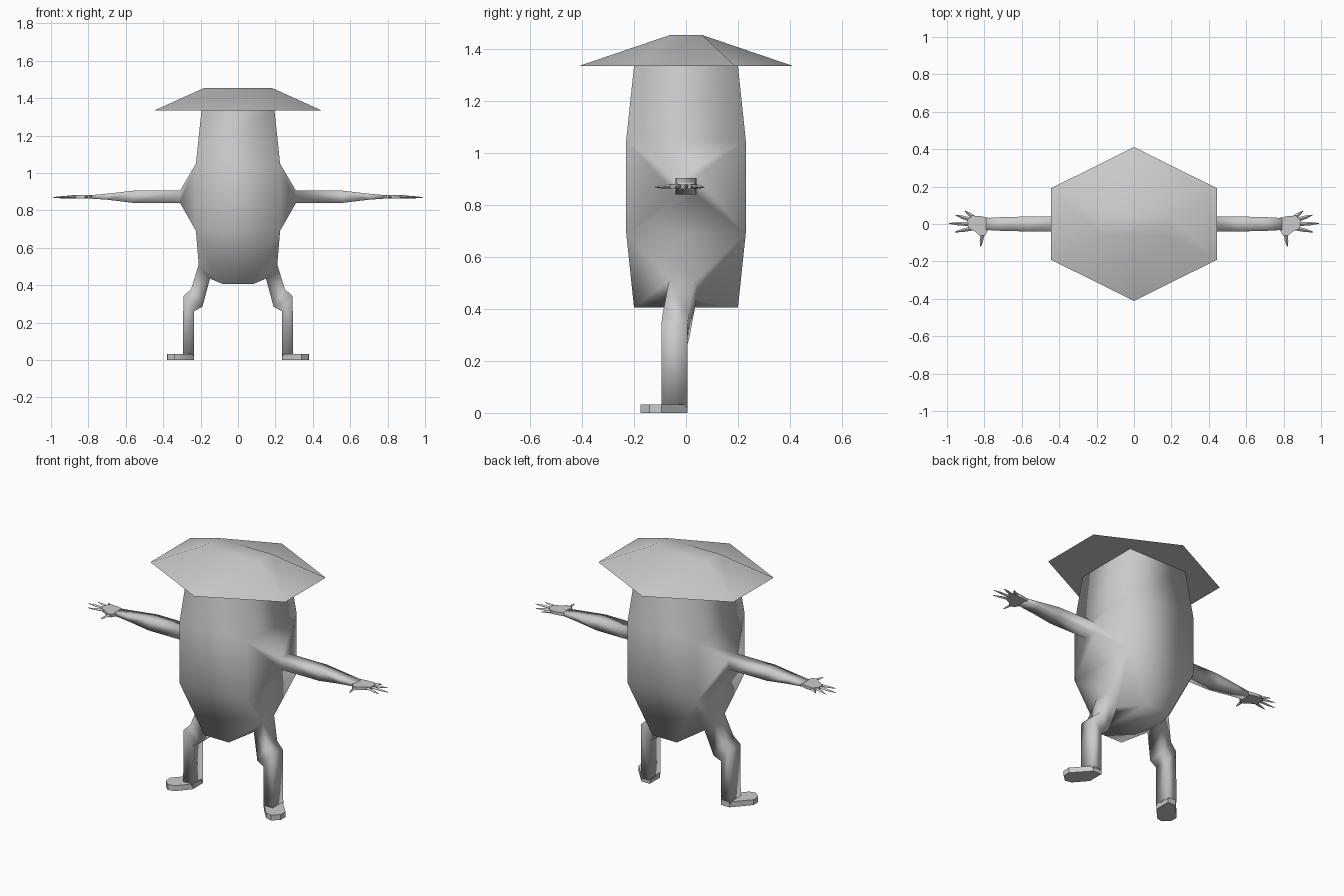
import bpy, bmesh
from mathutils import Vector

if "Cube" in bpy.data.objects:
    bpy.data.objects.remove(bpy.data.objects["Cube"])


def loft(bm, rings, cap_start=False, cap_end=False):
    """Bridge closed rings of points that share a point count."""
    vs = [[bm.verts.new(p) for p in r] for r in rings]
    n = len(vs[0])
    faces = []
    for a, b in zip(vs, vs[1:]):
        for i in range(n):
            j = (i + 1) % n
            faces.append(bm.faces.new((a[i], a[j], b[j], b[i])))
    if cap_start:
        bm.faces.new(vs[0][::-1])
    if cap_end:
        bm.faces.new(vs[-1])
    return faces


def finish(bm, name, mirror=False, angle=None):
    if mirror:
        geo = bmesh.ops.duplicate(bm, geom=bm.verts[:] + bm.edges[:] + bm.faces[:])["geom"]
        for v in geo:
            if isinstance(v, bmesh.types.BMVert):
                v.co.x *= -1
    bmesh.ops.remove_doubles(bm, verts=bm.verts[:], dist=0.0005)
    bmesh.ops.recalc_face_normals(bm, faces=bm.faces[:])
    me = bpy.data.meshes.new(name)
    bm.to_mesh(me)
    bm.free()
    ob = bpy.data.objects.new(name, me)
    bpy.context.collection.objects.link(ob)
    bpy.ops.object.select_all(action='DESELECT')
    ob.select_set(True)
    bpy.context.view_layer.objects.active = ob
    if angle:
        bpy.ops.object.shade_smooth_by_angle(angle=angle)
    else:
        bpy.ops.object.shade_smooth()
    return ob


def rect_z(z, x, y):
    return [(-x, -y, z), (x, -y, z), (x, y, z), (-x, y, z)]


def rect_x(x, y, z0, z1):
    return [(x, -y, z0), (x, y, z0), (x, y, z1), (x, -y, z1)]


def leg_ring(xo, zo, xi, zi, y0, y1):
    return [(xo, y0, zo), (xo, y1, zo), (xi, y1, zi), (xi, y0, zi)]


# Torso, with the side panels opened where arms and legs grow out
bm = bmesh.new()
loft(bm, [rect_z(0.405, 0.08, 0.20), rect_z(0.69, 0.225, 0.23),
          rect_z(1.05, 0.225, 0.23), rect_z(1.335, 0.195, 0.20)], True, False)
bm.normal_update()
open_sides = [f for f in bm.faces if abs(f.calc_center_median().x) > 0.1
              and f.calc_center_median().z < 1.0]
bmesh.ops.delete(bm, geom=open_sides, context='FACES')

for s in (1, -1):
    flip = lambda ring: [(s * p[0], p[1], p[2]) for p in ring]
    # Shoulder and arm
    arm = [rect_x(0.225, 0.23, 0.69, 1.05), rect_x(0.31, 0.04, 0.84, 0.905),
           rect_x(0.56, 0.04, 0.84, 0.905), rect_x(0.70, 0.037, 0.857, 0.889),
           rect_x(0.79, 0.032, 0.863, 0.881)]
    loft(bm, [flip(r) for r in arm], False, True)
    # Hip and leg
    hip = [(0.225, -0.23, 0.69), (0.225, 0.23, 0.69), (0.08, 0.20, 0.405), (0.08, -0.20, 0.405)]
    leg = [hip, leg_ring(0.21, 0.51, 0.15, 0.435, -0.065, 0.04),
           leg_ring(0.25, 0.38, 0.19, 0.285, -0.09, 0.012),
           leg_ring(0.292, 0.34, 0.235, 0.26, -0.095, 0.005),
           leg_ring(0.295, 0.02, 0.235, 0.02, -0.095, 0.005)]
    loft(bm, [flip(r) for r in leg], False, True)
finish(bm, "body_with_limbs")

# Feet, turned outward
bm = bmesh.new()
sole = [(0.235, 0.005), (0.29, 0.005), (0.38, -0.095), (0.378, -0.14),
        (0.34, -0.175), (0.30, -0.165), (0.235, -0.09)]
loft(bm, [[(x, y, z) for x, y in sole] for z in (0.0, 0.032)], True, True)
finish(bm, "feet", mirror=True, angle=0.7)

# Hands: flat palm plus pointed fingers
bm = bmesh.new()
palm = [(0.78, -0.033), (0.795, -0.06), (0.825, -0.062), (0.85, -0.04), (0.885, -0.022),
        (0.89, 0.02), (0.865, 0.045), (0.82, 0.042), (0.78, 0.033)]
loft(bm, [[(x, y, z) for x, y in palm] for z in (0.863, 0.881)], True, True)
fingers = [((0.85, 0.03), (0.905, 0.07)), ((0.865, 0.02), (0.955, 0.048)),
           ((0.87, 0.0), (0.99, 0.003)), ((0.86, -0.022), (0.958, -0.043)),
           ((0.81, -0.05), (0.82, -0.12))]
for base, tip in fingers:
    b, t = Vector((*base, 0.872)), Vector((*tip, 0.869))
    d = (t - b).normalized()
    side, up = Vector((-d.y, d.x, 0)), Vector((0, 0, 1))
    rings = []
    for k, w in ((0, 0.012), (0.6, 0.009), (1, 0.002)):
        c = b.lerp(t, k)
        rings.append([c + side * w, c + up * w * 0.7, c - side * w, c - up * w * 0.7])
    loft(bm, rings, True, True)
finish(bm, "hands", mirror=True, angle=0.9)

# Wide six-sided hat with a narrow flat crown
bm = bmesh.new()
brim = [(0, -0.412), (0.445, -0.19), (0.445, 0.19), (0, 0.412), (-0.445, 0.19), (-0.445, -0.19)]
crown = [(0, -0.06), (0.18, -0.06), (0.18, 0.06), (0, 0.06), (-0.18, 0.06), (-0.18, -0.06)]
loft(bm, [[(x, y, 1.335) for x, y in brim], [(x, y, 1.455) for x, y in crown]], True, True)
finish(bm, "hat", angle=0.9)
